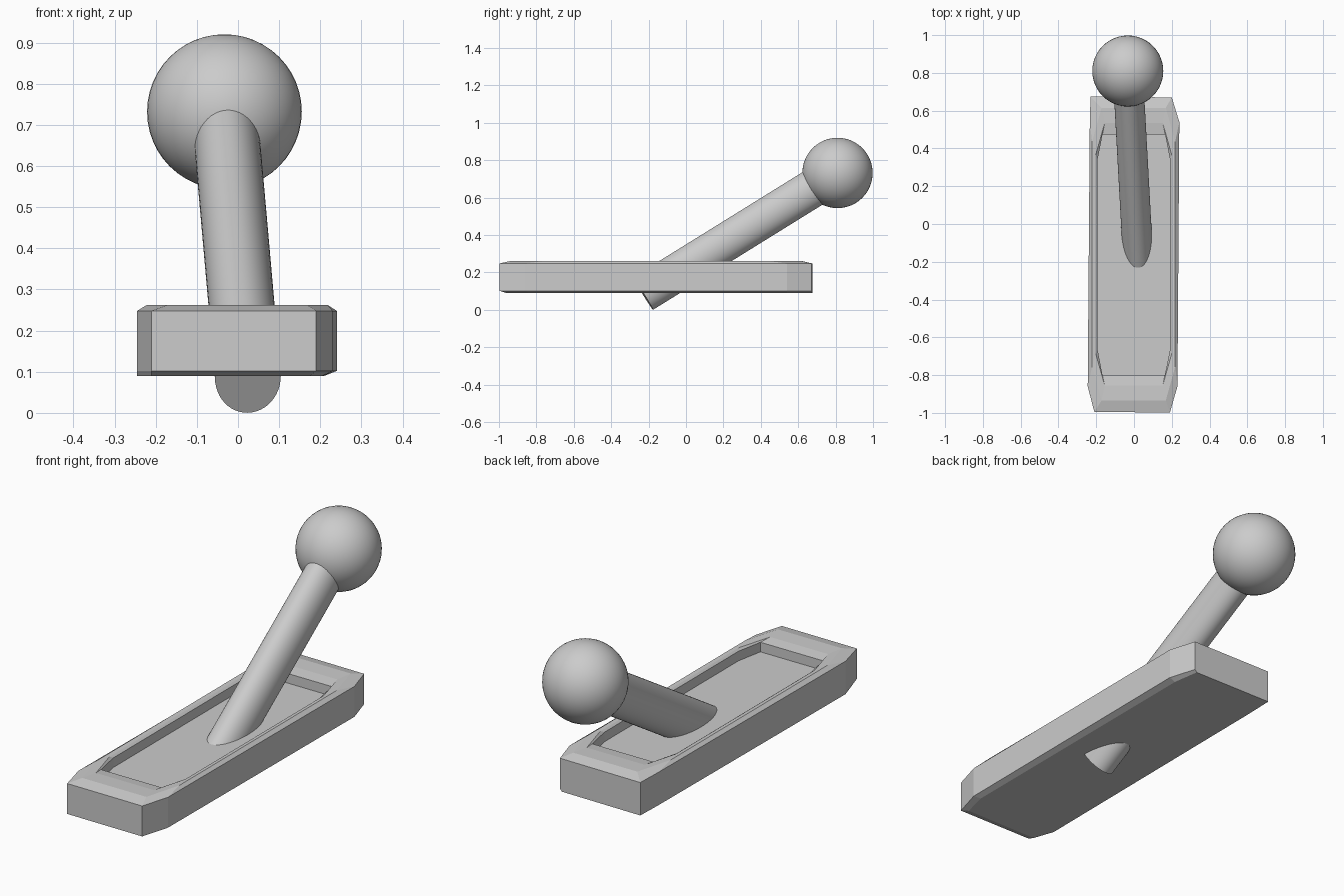
import bpy, bmesh
from mathutils import Matrix, Vector

if "Cube" in bpy.data.objects:
    bpy.data.objects.remove(bpy.data.objects["Cube"])


def make_object(name, bm, smooth=False):
    bmesh.ops.recalc_face_normals(bm, faces=bm.faces)
    mesh = bpy.data.meshes.new(name)
    bm.to_mesh(mesh)
    bm.free()
    obj = bpy.data.objects.new(name, mesh)
    bpy.context.collection.objects.link(obj)
    if smooth:
        bpy.ops.object.select_all(action='DESELECT')
        bpy.context.view_layer.objects.active = obj
        obj.select_set(True)
        bpy.ops.object.shade_smooth_by_angle(angle=0.7)
    return obj


def octagon(x0, x1, y0, y1, cx, cy, z):
    """Rectangle with its four corners cut by cx, cy."""
    pts = [(x0 + cx, y0), (x1 - cx, y0), (x1, y0 + cy), (x1, y1 - cy),
           (x1 - cx, y1), (x0 + cx, y1), (x0, y1 - cy), (x0, y0 + cy)]
    return [(x, y, z) for x, y in pts]


# Base plate: stacked rings, three cut corners and one square back corner
outline = [(-0.21, -0.995), (0.19, -0.998), (0.23, -0.86), (0.24, 0.54),
           (0.20, 0.67), (-0.23, 0.675), (-0.234, 0.54), (-0.245, -0.86)]
underside = [(-0.21, -0.96), (0.175, -0.96), (0.205, -0.84), (0.21, 0.54),
             (0.19, 0.67), (-0.23, 0.675), (-0.234, 0.54), (-0.245, -0.86)]
rings = [
    [(x, y, 0.09) for x, y in underside],
    [(x, y, 0.102) for x, y in outline],
    [(x, y, 0.248) for x, y in outline],
    octagon(-0.222, 0.218, -0.935, 0.615, 0.05, 0.18, 0.262),   # rim
    octagon(-0.203, 0.20, -0.855, 0.535, 0.048, 0.17, 0.260),   # rim inner edge
    octagon(-0.192, 0.19, -0.80, 0.475, 0.025, 0.13, 0.252),    # pocket lip
    octagon(-0.192, 0.19, -0.80, 0.475, 0.025, 0.13, 0.206),    # pocket floor
]
bm = bmesh.new()
loops = [[bm.verts.new(p) for p in ring] for ring in rings]
for low, high in zip(loops, loops[1:]):
    for i in range(8):
        j = (i + 1) % 8
        bm.faces.new((low[i], low[j], high[j], high[i]))
bm.faces.new(loops[0][::-1])
bm.faces.new(loops[-1])
make_object("base_plate", bm)

# Lever shaft: leaning oval rod through the plate into the knob
knob_centre = Vector((-0.033, 0.81, 0.732))
foot = Vector((0.024, -0.23, 0.087))
axis = (knob_centre - foot).normalized()
length = (knob_centre - foot).length - 0.1
side = (Vector((1, 0, 0)) - axis * axis.x).normalized()
up = axis.cross(side)
frame = Matrix((side, up, axis)).transposed().to_4x4()
bm = bmesh.new()
bmesh.ops.create_cone(
    bm, cap_ends=True, segments=48, radius1=1, radius2=1, depth=length,
    matrix=Matrix.Translation(foot + axis * length / 2) @ frame
    @ Matrix.Diagonal((0.08, 0.102, 1, 1)))
make_object("lever_shaft", bm, smooth=True)

# Round knob
bm = bmesh.new()
bmesh.ops.create_uvsphere(bm, u_segments=48, v_segments=24, radius=0.188,
                          matrix=Matrix.Translation(knob_centre))
make_object("lever_knob", bm, smooth=True)
